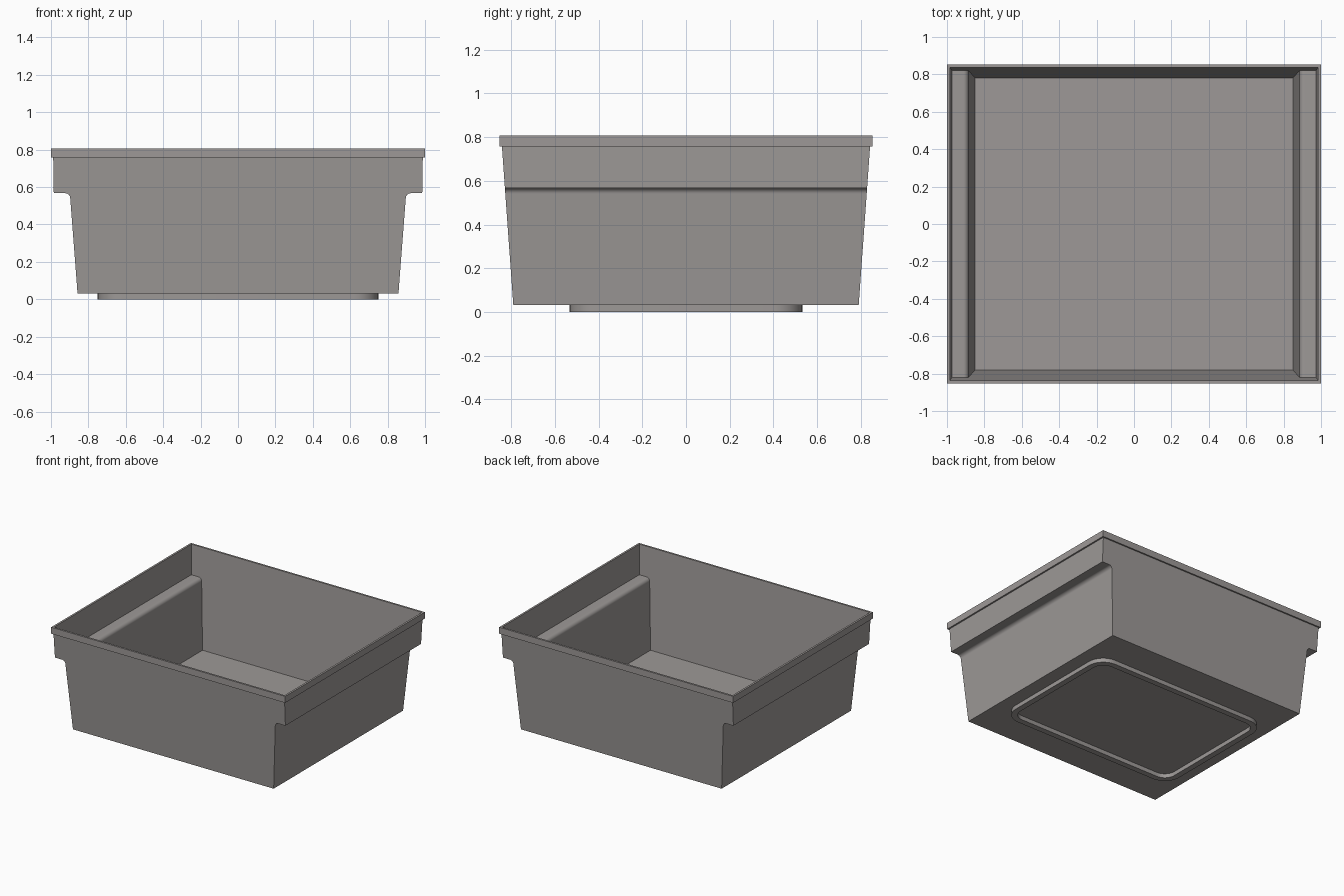
import bpy, bmesh, math

cube = bpy.data.objects.get("Cube")
if cube:
    bpy.data.objects.remove(cube, do_unlink=True)

mat = bpy.data.materials.new("warm grey plastic")
mat.use_nodes = True
GREY = (0.337, 0.318, 0.309, 1.0)
mat.diffuse_color = GREY
mat.node_tree.nodes["Principled BSDF"].inputs["Base Color"].default_value = GREY


def finish(bm, name):
    """Turn a bmesh into a smooth-shaded object with crisp edges."""
    bmesh.ops.recalc_face_normals(bm, faces=bm.faces[:])
    mesh = bpy.data.meshes.new(name)
    bm.to_mesh(mesh)
    bm.free()
    mesh.materials.append(mat)
    ob = bpy.data.objects.new(name, mesh)
    bpy.context.collection.objects.link(ob)
    bpy.ops.object.select_all(action='DESELECT')
    ob.select_set(True)
    bpy.context.view_layer.objects.active = ob
    bpy.ops.object.shade_smooth_by_angle(angle=math.radians(30))
    return ob


def arc(cx, cz, r, steps=8):
    """Quarter fillet from the sloped wall up to the shelf."""
    return [(cx - r * math.cos(math.pi / 2 * i / steps),
             cz + r * math.sin(math.pi / 2 * i / steps)) for i in range(steps + 1)]


def ring(bm, x, y, z):
    return [bm.verts.new((sx * x, sy * y, z))
            for sx, sy in ((-1, -1), (1, -1), (1, 1), (-1, 1))]


def bridge(bm, a, b):
    n = len(a)
    for i in range(n):
        j = (i + 1) % n
        bm.faces.new((a[i], a[j], b[j], b[i]))


def shell(bm, profile, y0, y1):
    """Open tub with stepped left/right walls and flat drafted front/back walls."""
    z0, z1 = profile[0][1], profile[-1][1]
    rings = [ring(bm, x, y0 + (y1 - y0) * (z - z0) / (z1 - z0), z) for x, z in profile]
    bm.faces.new(rings[0])
    for a, b in zip(rings, rings[1:]):
        bm.faces.new((a[1], a[2], b[2], b[1]))
        bm.faces.new((a[3], a[0], b[0], b[3]))
    for l, r in ((0, 1), (3, 2)):
        bm.faces.new([q[l] for q in rings] + [q[r] for q in reversed(rings)])
    return rings[-1]


# Tub: outer skin, inner skin and the overhanging rim joining them
bm = bmesh.new()
outer = [(0.858, 0.032)] + arc(0.924, 0.540, 0.027) + [(0.985, 0.567), (0.988, 0.757)]
inner = [(0.850, 0.045)] + arc(0.912, 0.552, 0.028) + [(0.974, 0.580), (0.985, 0.807)]
outer_top = shell(bm, outer, 0.790, 0.842)
inner_top = shell(bm, inner, 0.781, 0.838)
rim_low = ring(bm, 1.0, 0.853, 0.757)
rim_high = ring(bm, 1.0, 0.853, 0.807)
for a, b in ((outer_top, rim_low), (rim_low, rim_high), (rim_high, inner_top)):
    bridge(bm, a, b)
finish(bm, "tub")


# Foot: rounded rectangular ring under the floor
def rounded(bm, hx, hy, r, z, steps=8):
    loop = []
    for k, (sx, sy) in enumerate(((1, 1), (-1, 1), (-1, -1), (1, -1))):
        for i in range(steps + 1):
            t = math.pi / 2 * (k + i / steps)
            loop.append(bm.verts.new((sx * (hx - r) + r * math.cos(t),
                                      sy * (hy - r) + r * math.sin(t), z)))
    return loop


bm = bmesh.new()
W = 0.045
loops = [rounded(bm, 0.75, 0.532, 0.13, 0.036),
         rounded(bm, 0.75, 0.532, 0.13, 0.0),
         rounded(bm, 0.75 - W, 0.532 - W, 0.13 - W, 0.0),
         rounded(bm, 0.75 - W, 0.532 - W, 0.13 - W, 0.036)]
for i in range(4):
    bridge(bm, loops[i], loops[(i + 1) % 4])
finish(bm, "foot_ring")
